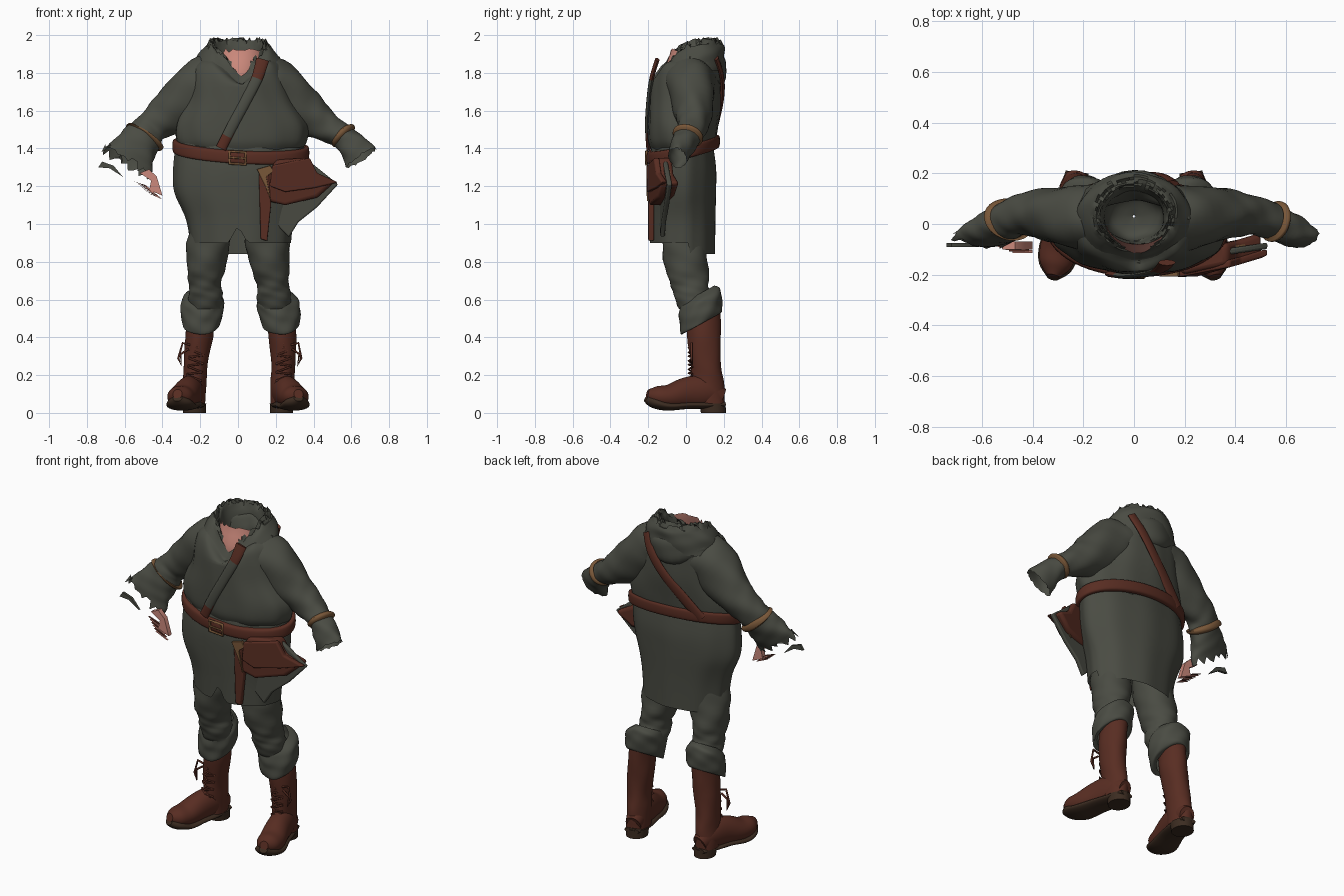
import bpy, bmesh, math, random
from mathutils import Vector

random.seed(4)
if "Cube" in bpy.data.objects:
    bpy.data.objects.remove(bpy.data.objects["Cube"])


def material(name, rgb):
    m = bpy.data.materials.new(name)
    m.use_nodes = True
    m.diffuse_color = (*rgb, 1)
    m.node_tree.nodes["Principled BSDF"].inputs["Base Color"].default_value = (*rgb, 1)
    return m


CLOTH = material("grey green cloth", (.068, .071, .056))
LEATHER = material("red brown leather", (.098, .026, .016))
SOLE = material("dark sole", (.045, .025, .015))
TAN = material("tan trim", (.19, .095, .04))
SKIN = material("skin", (.6, .25, .2))
UP = (0, 0, 1)


def clamp(v):
    return max(0, min(1, v))


def finish(name, bm, mats, rule=None, bevel=0):
    bmesh.ops.recalc_face_normals(bm, faces=bm.faces[:])
    if rule:
        for f in bm.faces:
            f.material_index = rule(f.calc_center_median())
    me = bpy.data.meshes.new(name)
    bm.to_mesh(me)
    bm.free()
    for m in mats:
        me.materials.append(m)
    ob = bpy.data.objects.new(name, me)
    bpy.context.collection.objects.link(ob)
    if bevel:
        mod = ob.modifiers.new("Bevel", "BEVEL")
        mod.width, mod.segments = bevel, 3
    bpy.ops.object.select_all(action="DESELECT")
    ob.select_set(True)
    bpy.context.view_layer.objects.active = ob
    bpy.ops.object.shade_smooth_by_angle(angle=math.radians(45))
    return ob


def smooth_path(rows, steps):
    """Catmull-Rom interpolation through rows of numbers."""
    out = []
    for i in range(len(rows) - 1):
        a, b, c, d = (rows[max(0, min(len(rows) - 1, i + k))] for k in (-1, 0, 1, 2))
        for s in range(steps):
            t = s / steps
            out.append([q + .5 * t * (r - p + t * (2*p - 5*q + 4*r - w + t * (3*(q - r) + w - p)))
                        for p, q, r, w in zip(a, b, c, d)])
    return out + [list(rows[-1])]


def loft(name, rings, mats, axis=None, ref=(0, 1, 0), n=36, steps=5, fold=0, waves=7,
         twist=.5, jag=0, caps=False, deform=None, rule=None, side=1):
    """Skin of ellipses given as x, y, z, radius across, radius along ref."""
    path = smooth_path([(r[0] * side, *r[1:]) for r in rings], steps)
    pts = [Vector(r[:3]) for r in path]
    bm, loops = bmesh.new(), []
    for i, (c, r) in enumerate(zip(pts, path)):
        t = Vector(axis) if axis else (pts[min(i + 1, len(pts) - 1)] - pts[max(i - 1, 0)]).normalized()
        v = Vector(ref)
        v = (v - t * v.dot(t)).normalized()
        u = v.cross(t)
        loop = []
        for k in range(n):
            a = math.tau * k / n
            f = 1 + fold * math.sin(waves * a + twist * i) + fold * .6 * math.sin(3 * a - twist * 2 * i)
            p = c + (u * r[3] * math.cos(a) + v * r[4] * math.sin(a)) * f
            if jag and i == len(pts) - 1:
                p += t * random.uniform(-jag, jag)
            loop.append(bm.verts.new(deform(p) if deform else p))
        loops.append(loop)
    for a, b in zip(loops, loops[1:]):
        for k in range(n):
            bm.faces.new((a[k], a[(k + 1) % n], b[(k + 1) % n], b[k]))
    if caps:
        bm.faces.new(loops[0])
        bm.faces.new(loops[-1])
    return finish(name, bm, mats, rule)


def slab(name, outline, y, depth, mat, bend=0, bevel=0):
    """Flat x/z outline given depth, bent backward towards its outer end."""
    bm = bmesh.new()
    face = bm.faces.new([bm.verts.new((x, y + bend * max(0, x - .25), z)) for x, z in outline])
    ext = bmesh.ops.extrude_face_region(bm, geom=[face])
    verts = [g for g in ext["geom"] if isinstance(g, bmesh.types.BMVert)]
    bmesh.ops.translate(bm, verts=verts, vec=(0, depth, 0))
    return finish(name, bm, [mat], bevel=bevel)


def cord(name, points, radius, mat, cyclic=False):
    cu = bpy.data.curves.new(name, "CURVE")
    cu.dimensions, cu.bevel_depth, cu.bevel_resolution = "3D", radius, 2
    sp = cu.splines.new("POLY")
    sp.points.add(len(points) - 1)
    for q, p in zip(sp.points, points):
        q.co = (*p, 1)
    sp.use_cyclic_u = cyclic
    cu.materials.append(mat)
    bpy.context.collection.objects.link(bpy.data.objects.new(name, cu))


# Upper tunic, with a V opening at the throat
def throat(p):
    if p.y < 0:
        p.z -= .125 * max(0, 1 - abs(p.x - .015) / .15) * clamp((p.z - 1.74) / .12)
    return p


loft("tunic_top", [(.02, -.02, 1.39, .31, .16), (.02, -.02, 1.44, .345, .178), (.02, -.015, 1.53, .345, .185),
                   (.01, -.005, 1.65, .29, .19), (0, 0, 1.77, .265, .184), (0, .01, 1.84, .24, .172),
                   (0, .025, 1.88, .18, .145)], [CLOTH], axis=UP, n=64, fold=.012, waves=11, twist=.15, deform=throat)


# Hood collar, chest and the fallen hood
def ragged(p):
    if p.z > 1.94:
        p.z += random.uniform(-.018, .018)
    p.z += .22 * min(p.y - .03, .06)
    return throat(p)


loft("hood_collar", [(0, .02, 1.80, .24, .182), (0, .025, 1.87, .225, .178), (0, .04, 1.93, .18, .16),
                     (0, .035, 1.96, .14, .125), (0, .03, 1.9, .12, .1), (0, .03, 1.72, .1, .085),
                     (0, .03, 1.68, .005, .005)], [CLOTH], axis=UP, n=56, fold=.015, waves=6, deform=ragged)
loft("hood_drape", [(-.21, .01, 1.86, .02, .03), (-.15, .1, 1.84, .045, .07), (0, .155, 1.82, .06, .1),
                    (.15, .1, 1.84, .045, .07), (.21, .01, 1.86, .02, .03)], [CLOTH], ref=UP,
     fold=.05, waves=5, caps=True)
chest = loft("chest", [(.01, .01, 1.7, .115, .115), (.01, 0, 1.8, .12, .115), (.015, .01, 1.915, .125, .09)],
             [SKIN], axis=UP, jag=.015)
bm = bmesh.new()
bm.from_mesh(chest.data)
bmesh.ops.delete(bm, geom=[v for v in bm.verts if v.co.y > 0], context="VERTS")
bm.to_mesh(chest.data)
bm.free()

# Sleeves with trim bands
upper = [(.1, .02, 1.775, .13, .13), (.2, .025, 1.725, .145, .13), (.35, .04, 1.595, .118, .1)]
loft("left_sleeve", upper + [(.46, .035, 1.52, .085, .08), (.55, .01, 1.465, .065, .07),
                             (.61, -.02, 1.41, .078, .065), (.652, -.045, 1.35, .092, .05)],
     [CLOTH], fold=.035, waves=4, twist=.7, jag=.006)
loft("right_sleeve", upper + [(.45, .035, 1.52, .09, .08), (.5, .01, 1.46, .1, .075),
                              (.55, -.02, 1.39, .12, .065), (.585, -.045, 1.33, .14, .05)],
     [CLOTH], fold=.035, waves=4, twist=.7, jag=.035, side=-1)
loft("left_sleeve_band", [(.545, .015, 1.48, .062, .068), (.553, .012, 1.472, .077, .082),
                          (.562, .008, 1.463, .077, .082), (.57, .005, 1.455, .062, .068)], [TAN])
loft("right_sleeve_band", [(.484, .02, 1.475, .09, .07), (.49, .018, 1.467, .112, .086),
                           (.496, .014, 1.458, .114, .086), (.502, .01, 1.45, .095, .07)], [TAN], side=-1)

# Torn remains of the right hand and cuff
for i in range(6):
    x, z = -.4 - .014 * i, 1.13 + .012 * i
    slab("finger_shard", [(x, z), (x - .08, z + .035), (x - .02, z + .016)], -.115 + .006 * i, .012,
         LEATHER if i % 2 else SKIN)
slab("palm_shard", [(-.4, 1.15), (-.43, 1.25), (-.47, 1.29), (-.52, 1.27), (-.46, 1.23), (-.47, 1.18)],
     -.1, .03, SKIN)
slab("cuff_shard", [(-.74, 1.3), (-.72, 1.33), (-.66, 1.31), (-.61, 1.25), (-.68, 1.295)], -.09, .015, CLOTH)


# Skirt of the tunic with a front slit and a longer back
def hem(p):
    low = clamp((1.1 - p.z) / .2)
    if p.y < -.05:
        p.z += .09 * low * max(0, 1 - abs(p.x) / .05)
    elif p.y > .02:
        p.z -= .06 * low
    return p


loft("tunic_skirt", [(.01, -.02, 1.43, .335, .16), (.005, -.02, 1.3, .345, .178), (0, -.02, 1.17, .335, .178),
                     (.01, -.02, 1.03, .285, .174), (.015, -.02, .9, .265, .172)], [CLOTH], axis=UP, n=72,
     fold=.014, waves=9, twist=.04, deform=hem)
slab("skirt_flare", [(.22, 1.36), (.38, 1.33), (.53, 1.21), (.42, 1.09), (.32, 1.01), (.27, .93), (.2, 1.0)],
     -.14, .025, CLOTH, .15, .008)
slab("flare_lining", [(.33, 1.3), (.4, 1.29), (.49, 1.21), (.38, 1.12)], -.114, .006, TAN, .15)


# Belt, buckle and shoulder strap
def belt_tilt(p):
    p.z += .23 * p.y - .05 * p.x
    return p


loft("belt", [(.015, -.015, 1.365, .34, .17), (.015, -.015, 1.372, .36, .192), (.015, -.015, 1.425, .36, .192),
              (.015, -.015, 1.432, .34, .17)], [LEATHER], axis=UP, n=56, deform=belt_tilt)
cord("buckle", [(x, -.208, z) for x, z in ((-.045, 1.32), (.04, 1.315), (.04, 1.38), (-.045, 1.385))],
     .008, TAN, True)
cord("buckle_pin", [(-.045, -.213, 1.352), (.04, -.213, 1.347)], .005, TAN)
loft("strap_front", [(.13, -.152, 1.87, .035, .012), (.1, -.182, 1.77, .03, .012), (.04, -.198, 1.65, .028, .012),
                     (-.03, -.205, 1.52, .028, .012), (-.09, -.198, 1.4, .028, .012)], [CLOTH, LEATHER], n=12,
     caps=True, rule=lambda c: int(c.z > 1.77 or c.z < 1.47))
loft("strap_back", [(.15, .16, 1.88, .03, .012), (.1, .19, 1.78, .03, .012), (.02, .19, 1.67, .03, .012),
                    (-.09, .165, 1.55, .035, .012), (-.2, .135, 1.43, .035, .012)], [LEATHER], n=12, caps=True)

# Pouch and hanging belt end
slab("pouch_body", [(.16, 1.12), (.15, 1.25), (.2, 1.34), (.37, 1.35), (.41, 1.27), (.51, 1.22), (.42, 1.14),
                    (.25, 1.1)], -.2, .09, LEATHER, .3, .02)
slab("pouch_flap", [(.17, 1.2), (.18, 1.31), (.38, 1.35), (.42, 1.27), (.53, 1.22), (.4, 1.19), (.25, 1.17)],
     -.21, .03, LEATHER, .3, .008)
slab("pouch_trim", [(.1, 1.29), (.17, 1.31), (.19, 1.28), (.15, 1.25), (.175, 1.12), (.145, 1.2)],
     -.208, .02, TAN, 0, .003)
slab("belt_end", [(.11, 1.27), (.165, 1.26), (.175, 1.1), (.155, .91), (.12, .92)], -.2, .03, LEATHER, 0, .006)


# Legs and boots: the right shin leans inward above the ankle
def lean(p):
    if p.x < 0:
        p.x += .03 * clamp((p.z - .1) / .3) * clamp((.75 - p.z) / .2)
    return p


def cuff_tilt(p):
    p.z += .55 * (p.y - .07)
    return lean(p)


for side, word in ((1, "left"), (-1, "right")):
    loft(word + "_trouser", [(.13, -.02, 1.05, .1, .1), (.155, -.01, .9, .115, .115), (.17, .005, .76, .1, .115),
                             (.185, .02, .68, .085, .1), (.19, .035, .62, .09, .1), (.2, .06, .55, .09, .095)],
         [CLOTH], axis=UP, fold=.03, waves=3, twist=.8, deform=lean, side=side)
    loft(word + "_trouser_cuff", [(.195, .06, .63, .08, .09), (.21, .075, .59, .11, .11), (.22, .078, .53, .112, .112),
                                  (.225, .08, .47, .1, .108), (.23, .08, .47, .075, .085)],
         [CLOTH], axis=UP, fold=.025, waves=5, deform=cuff_tilt, side=side)
    loft(word + "_boot_shaft", [(.225, .095, .53, .07, .088), (.235, .095, .4, .073, .088), (.24, .105, .26, .064, .08),
                                (.235, .115, .16, .062, .085), (.235, .12, .05, .062, .085)], [LEATHER], axis=UP,
         fold=.015, waves=4, caps=True, deform=lean, side=side)
    loft(word + "_boot_foot", [(.225, .19, .08, .045, .05), (.24, .11, .11, .064, .085), (.265, .01, .105, .07, .085),
                               (.295, -.09, .085, .075, .065), (.31, -.16, .09, .063, .052), (.32, -.205, .1, .025, .025)],
         [LEATHER], ref=UP, caps=True, side=side)
    loft(word + "_sole", [(.225, .205, .045, .045, .016), (.24, .1, .042, .066, .02), (.265, 0, .042, .073, .022),
                          (.295, -.1, .036, .081, .024), (.31, -.17, .056, .066, .03), (.32, -.21, .08, .025, .022)],
         [SOLE], ref=UP, caps=True, side=side)
    loft(word + "_heel", [(.23, .145, 0, .06, .066), (.23, .14, .05, .062, .07)], [SOLE], axis=UP,
         caps=True, side=side)
    for i in range(6):
        z = .17 + .045 * i
        for rise in (.03, -.01):
            cord(word + "_lace", [lean(Vector((side * x, y, z + rise * k))) for x, y, k in
                                  ((.2, .036, 0), (.24, .014, .5), (.28, .036, 1))], .005, LEATHER)
    cord(word + "_lace_loop", [lean(Vector((side * x, .03, z))) for x, z in
                               ((.28, .36), (.32, .37), (.335, .29), (.315, .25), (.325, .31), (.285, .34))],
         .006, LEATHER)
